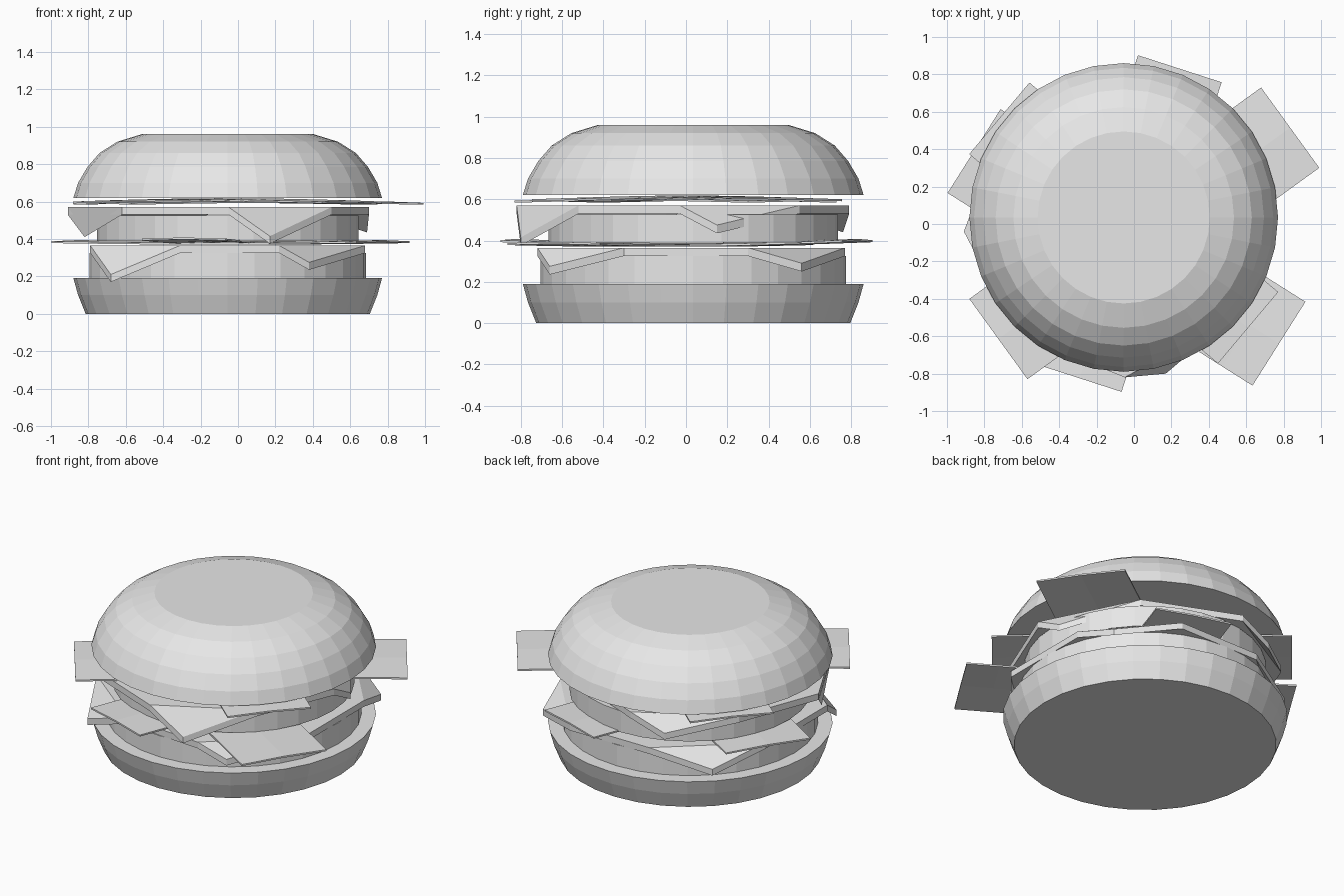
import bpy, bmesh, math
from mathutils import Vector

if "Cube" in bpy.data.objects:
    bpy.data.objects.remove(bpy.data.objects["Cube"])

CX, CY = -0.055, 0.035          # axis of the round parts
grey = bpy.data.materials.new("plain grey")
grey.diffuse_color = (0.8, 0.8, 0.8, 1)
grey.use_nodes = True
grey.node_tree.nodes["Principled BSDF"].inputs["Base Color"].default_value = grey.diffuse_color


def finish(name, bm):
    bmesh.ops.recalc_face_normals(bm, faces=bm.faces)
    mesh = bpy.data.meshes.new(name)
    bm.to_mesh(mesh)
    bm.free()
    mesh.materials.append(grey)
    ob = bpy.data.objects.new(name, mesh)
    bpy.context.collection.objects.link(ob)
    return ob


def lathe(name, profile, sides=32):
    """Closed round body from (radius, height) pairs."""
    bm = bmesh.new()
    rings = []
    for r, z in profile:
        rings.append([bm.verts.new((CX + r * math.cos(math.tau * i / sides),
                                    CY + r * math.sin(math.tau * i / sides), z))
                      for i in range(sides)])
    for low, high in zip(rings, rings[1:]):
        for i in range(sides):
            j = (i + 1) % sides
            bm.faces.new((low[i], low[j], high[j], high[i]))
    bm.faces.new(rings[0][::-1])
    bm.faces.new(rings[-1])
    return finish(name, bm)


def thicken_down(bm, thickness):
    """Extrude the sheet straight down into a solid slab."""
    res = bmesh.ops.extrude_face_region(bm, geom=bm.faces[:], use_keep_orig=True)
    moved = [g for g in res["geom"] if isinstance(g, bmesh.types.BMVert)]
    bmesh.ops.translate(bm, verts=moved, vec=(0, 0, -thickness))


def folded_slice(name, top, flat, tips, thickness=0.04):
    """Square slice: flat octagon plus four drooping corner triangles."""
    bm = bmesh.new()
    ring = [bm.verts.new((x, y, top)) for x, y in flat]
    bm.faces.new(ring)
    for k, (x, y, z) in enumerate(tips):
        a, b = ring[2 * k + 1], ring[(2 * k + 2) % 8]
        bm.faces.new((a, bm.verts.new((x, y, z + thickness)), b))
    thicken_down(bm, thickness)
    return finish(name, bm)


def leaf_strip(name, start, end, width, z_end, rise, thickness=0.01):
    """Long thin sheet with a gentle wave along its length."""
    a, b = Vector(start), Vector(end)
    d = (b - a).normalized()
    side = Vector((-d.y, d.x)) * width / 2
    bm = bmesh.new()
    n = 10
    rows = []
    for i in range(n + 1):
        t = i / n
        p = a.lerp(b, t)
        z = z_end + rise * math.sin(math.pi * t)
        rows.append([bm.verts.new((*(p + side * s), z + 0.006 * (1 - s * s)))
                     for s in (-1, 0, 1)])
    for r0, r1 in zip(rows, rows[1:]):
        for j in range(2):
            bm.faces.new((r0[j], r1[j], r1[j + 1], r0[j + 1]))
    thicken_down(bm, thickness)
    return finish(name, bm)


# Buns
lathe("bottom_bun", [(0.76, 0), (0.80, 0.10), (0.825, 0.19)])
lathe("top_bun", [(0.825, 0.62), (0.80, 0.70), (0.75, 0.785),
                  (0.685, 0.86), (0.59, 0.92), (0.46, 0.96)])

# Patties
lathe("lower_patty", [(0.74, 0.19), (0.74, 0.325)])
lathe("upper_patty", [(0.70, 0.39), (0.70, 0.525)])

# Cheese slices with folded corners
folded_slice("lower_cheese", 0.365,
             [(-0.31, -0.68), (0.22, -0.72), (0.68, -0.30), (0.68, 0.30),
              (0.28, 0.77), (-0.28, 0.77), (-0.79, 0.33), (-0.79, -0.30)],
             [(0.38, -0.66, 0.235), (0.62, 0.56, 0.25),
              (-0.62, 0.62, 0.22), (-0.68, -0.55, 0.17)])
folded_slice("upper_cheese", 0.57,
             [(-0.62, -0.59), (-0.05, -0.82), (0.50, -0.52), (0.70, -0.03),
              (0.41, 0.55), (-0.16, 0.79), (-0.71, 0.48), (-0.91, -0.04)],
             [(0.17, -0.80, 0.375), (0.69, 0.15, 0.435),
              (-0.38, 0.76, 0.44), (-0.82, -0.20, 0.41)])

# Crossed leaf strips on each slice
leaf_strip("lower_leaf_long", (0.775, -0.64), (-0.855, 0.39), 0.53, 0.388, -0.008)
leaf_strip("lower_leaf_short", (0.245, 0.83), (-0.29, -0.825), 0.47, 0.402, -0.02)
leaf_strip("upper_leaf_long", (0.835, 0.515), (-0.725, -0.615), 0.53, 0.593, 0.01)
leaf_strip("upper_leaf_short", (0.61, -0.555), (-0.72, 0.565), 0.50, 0.60, 0.012)
